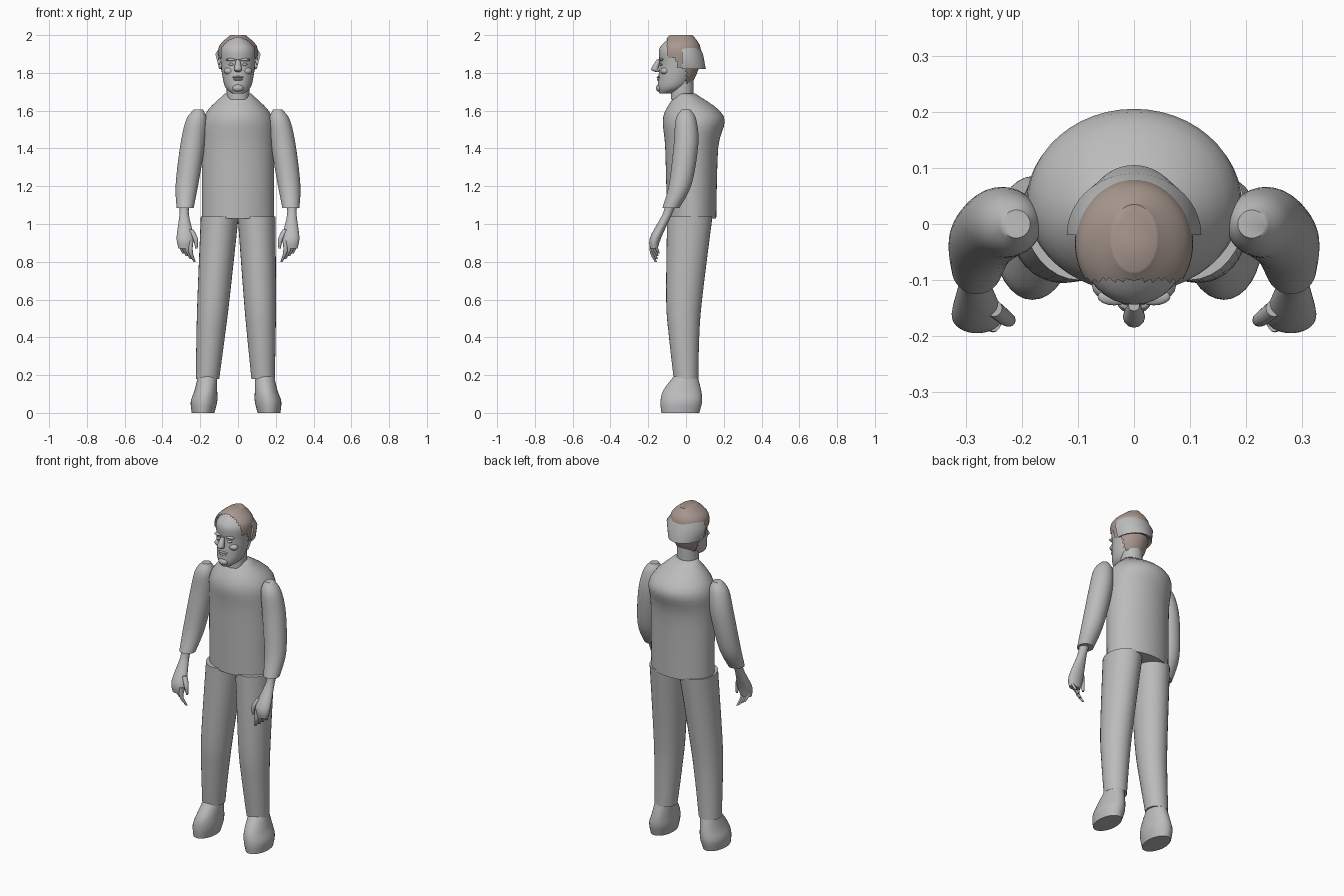
import bpy, bmesh, math
from mathutils import Vector

cube = bpy.data.objects.get("Cube")
if cube:
    bpy.data.objects.remove(cube, do_unlink=True)


def material(name, rgb):
    mat = bpy.data.materials.new(name)
    mat.use_nodes = True
    mat.diffuse_color = (*rgb, 1)
    shader = mat.node_tree.nodes["Principled BSDF"]
    shader.inputs["Base Color"].default_value = (*rgb, 1)
    return mat


GREY = material("plain grey", (0.5, 0.5, 0.5))
BROWN = material("hair brown", (0.4, 0.32, 0.28))


def finish(bm, name, mat=GREY):
    """Turn the bmesh into a smooth shaded object that keeps its sharp edges."""
    bmesh.ops.recalc_face_normals(bm, faces=bm.faces)
    mesh = bpy.data.meshes.new(name)
    bm.to_mesh(mesh)
    bm.free()
    mesh.materials.append(mat)
    ob = bpy.data.objects.new(name, mesh)
    bpy.context.collection.objects.link(ob)
    bpy.ops.object.select_all(action='DESELECT')
    ob.select_set(True)
    bpy.context.view_layer.objects.active = ob
    bpy.ops.object.shade_smooth_by_angle(angle=math.radians(50))


def refine(rings, steps):
    """Add smoothly interpolated rings between the given ones."""
    rings = [Vector(ring) for ring in rings]
    padded = [rings[0], *rings, rings[-1]]
    result = []
    for before, start, end, after in zip(padded, padded[1:], padded[2:], padded[3:]):
        slope = end - before
        next_slope = after - start
        for step in range(steps):
            t = step / steps
            blend = t * t * (3 - 2 * t)
            bend = t * (1 - t) / 2
            result.append(start.lerp(end, blend) + bend * ((1 - t) * slope - t * next_slope))
    return result + [rings[-1]]


def bridge(bm, first, second, closed=True):
    count = len(first)
    for k in range(count if closed else count - 1):
        n = (k + 1) % count
        bm.faces.new((first[k], first[n], second[n], second[k]))


def loft(name, rings, mat=GREY, side=1, segments=32, steps=5, keep=None):
    """Skin elliptical rings given as centre x, y, z, half width and half depth."""
    bm = bmesh.new()
    angles = [math.tau * k / segments for k in range(segments)]
    loops = [[bm.verts.new((side * (x + wide * math.cos(a)), y + deep * math.sin(a), z))
              for a in angles] for x, y, z, wide, deep in refine(rings, steps)]
    for lower, upper in zip(loops, loops[1:]):
        bridge(bm, lower, upper)
    bm.faces.new(loops[0])
    bm.faces.new(loops[-1])
    if keep:
        drop = [f for f in bm.faces if not keep(f.calc_center_median())]
        bmesh.ops.delete(bm, geom=drop, context='FACES')
    finish(bm, name, mat)


def tube(name, points, side=1, segments=12):
    """Round limb through points given as x, y, z and radius."""
    loft(name, [(*point, point[-1]) for point in points], side=side, segments=segments)


def blob(name, place, size, side=1):
    bm = bmesh.new()
    bmesh.ops.create_uvsphere(bm, u_segments=16, v_segments=10, radius=1)
    bmesh.ops.scale(bm, vec=size, verts=bm.verts)
    x, y, z = place
    bmesh.ops.translate(bm, vec=(side * x, y, z), verts=bm.verts)
    finish(bm, name)


# Torso and neck
loft("shirt", [
    (0, 0.03, 1.03, 0.19, 0.13),
    (0, 0.03, 1.4, 0.19, 0.14),
    (0, 0.04, 1.57, 0.18, 0.16),
    (0, 0, 1.69, 0.07, 0.05),
], segments=48)
tube("neck", [(0, -0.02, 1.66, 0.06), (0, -0.02, 1.8, 0.06)], segments=32)

# Head
skull = [
    (0, -0.11, 1.69, 0.03, 0.03),
    (0, -0.07, 1.73, 0.07, 0.08),
    (0, -0.04, 1.84, 0.09, 0.1),
    (0, -0.04, 1.93, 0.09, 0.1),
    (0, -0.03, 1.99, 0.03, 0.05),
]
loft("head", skull)


# Hair: a shell around the skull, open at the face
def is_hair(p):
    if p.z < 1.74:
        return False
    if p.z < 1.83:
        return p.y > 0
    temple = -0.05 if p.z < 1.88 else -0.1
    return p.y > temple


loft("hair", [(x, y + 0.005, z + 0.01, wide + 0.01, deep + 0.01) for x, y, z, wide, deep in skull],
     BROWN, segments=64, steps=10, keep=is_hair)

# Flared band round the back of the head, as half width, half depth and height
bm = bmesh.new()
band_section = [(0.08, 0.08, 1.96), (0.12, 0.11, 1.9), (0.1, 0.125, 1.82), (0.08, 0.1, 1.83)]
turns = [math.pi * k / 30 for k in range(31)]
arcs = [[bm.verts.new((wide * math.cos(a), deep * math.sin(a) - 0.02, z)) for a in turns]
        for wide, deep, z in band_section]
for first, second in zip(arcs, arcs[1:] + arcs[:1]):
    bridge(bm, first, second, closed=False)
for end in (0, -1):
    bm.faces.new([arc[end] for arc in arcs])
finish(bm, "head_band")

# Face
tube("nose", [(0, -0.15, 1.805, 0.01), (0, -0.165, 1.82, 0.02), (0, -0.145, 1.87, 0.01)])
blob("upper_lip", (0, -0.14, 1.777), (0.03, 0.015, 0.006))
blob("lower_lip", (0, -0.14, 1.765), (0.025, 0.015, 0.007))
blob("chin", (0, -0.14, 1.72), (0.03, 0.02, 0.02))

for side, word in ((1, "left"), (-1, "right")):
    blob(word + "_brow", (0.035, -0.13, 1.87), (0.03, 0.015, 0.008), side)
    blob(word + "_eye", (0.035, -0.13, 1.845), (0.015, 0.01, 0.007), side)
    blob(word + "_cheek", (0.045, -0.11, 1.81), (0.03, 0.025, 0.02), side)

    # Sleeve, wrist and palm
    tube(word + "_sleeve", [
        (0.28, -0.08, 1.085, 0.045),
        (0.27, -0.03, 1.21, 0.06),
        (0.24, 0, 1.42, 0.065),
        (0.22, 0, 1.55, 0.055),
        (0.21, 0, 1.605, 0.025),
    ], side, segments=32)
    loft(word + "_palm", [
        (0.28, -0.17, 0.87, 0.035, 0.02),
        (0.28, -0.16, 0.93, 0.045, 0.03),
        (0.285, -0.1, 1.05, 0.025, 0.025),
        (0.285, -0.08, 1.11, 0.03, 0.03),
    ], side=side)

    # Fingers curl inward, the outer ones shorter
    for i, finger in enumerate(("index", "middle", "ring", "little")):
        x = 0.25 + 0.02 * i
        y = 0.005 * i - 0.18
        tip = 0.8 + 0.015 * i
        tube(f"{word}_{finger}_finger", [
            (x - 0.02, y + 0.02, tip, 0.006),
            (x, y, tip + 0.05, 0.011),
            (x, y, 0.91, 0.012),
        ], side)
    tube(word + "_thumb", [
        (0.22, -0.17, 0.87, 0.006), (0.225, -0.17, 0.92, 0.013), (0.25, -0.15, 0.97, 0.015),
    ], side)

    # Trouser leg: the right one is splayed further
    splay = 0.04 if side > 0 else 0.075
    leg = [(0, 0.18, 0.062, 0.065), (-0.01, 0.4, 0.075, 0.08),
           (-0.01, 0.6, 0.085, 0.095), (0.02, 1.04, 0.1, 0.12)]
    loft(word + "_trouser_leg",
         [(0.1 + splay * (1 - z), y, z, wide, deep) for y, z, wide, deep in leg], side=side)

    # Boot, following the leg outward
    out = 0.6 * splay
    boot = [(0.14, -0.03, 0, 0.06, 0.1), (0.135, -0.025, 0.06, 0.07, 0.11),
            (0.125, -0.02, 0.12, 0.06, 0.1), (0.115, 0, 0.2, 0.05, 0.06)]
    loft(word + "_boot", [(x + out, *rest) for x, *rest in boot], side=side)
